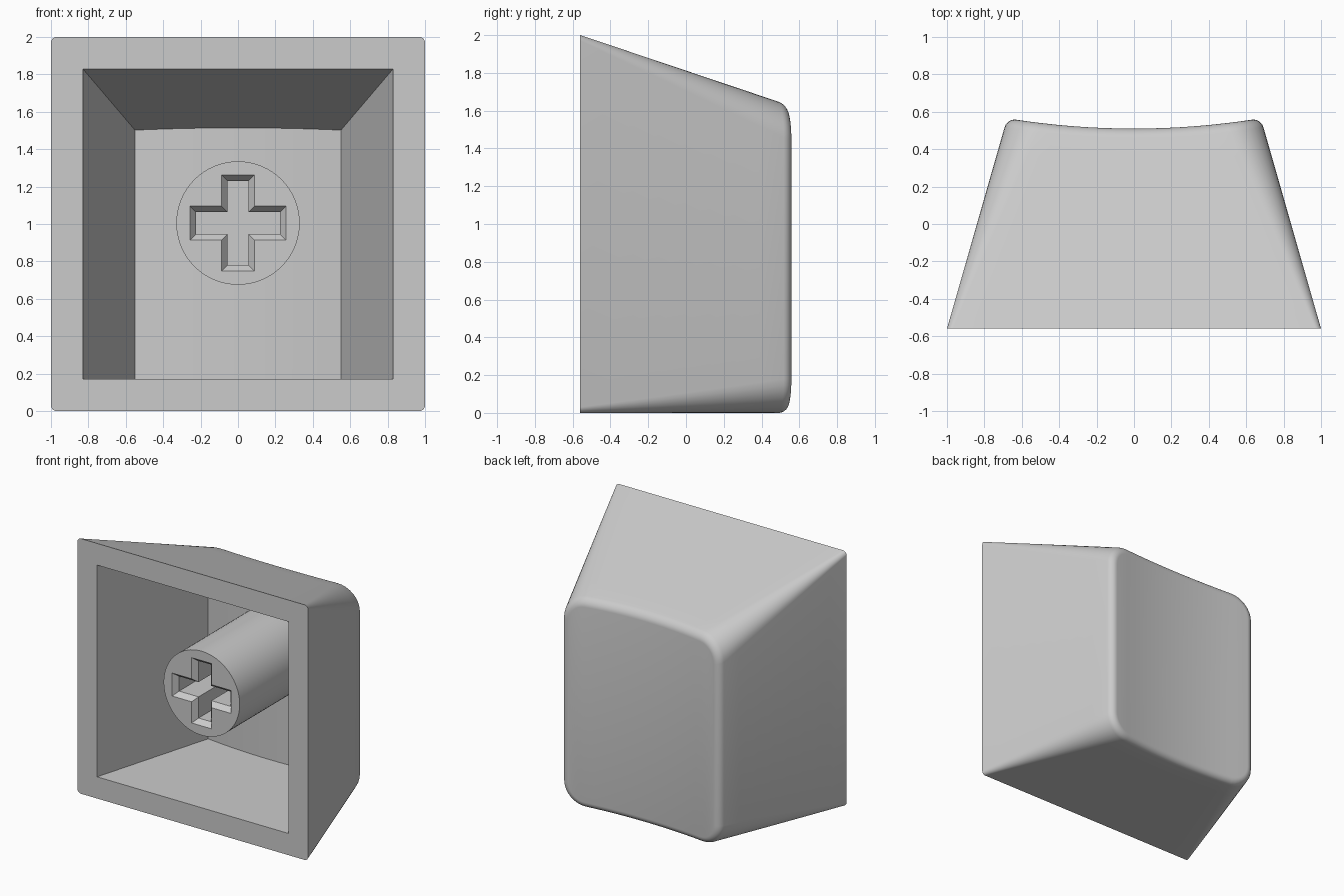
import bpy, bmesh
from math import sin, cos, pi, radians

if "Cube" in bpy.data.objects:
    bpy.data.objects.remove(bpy.data.objects["Cube"])

GREY = (0.6, 0.6, 0.6, 1)
mat = bpy.data.materials.new("light grey plastic")
mat.use_nodes = True
mat.diffuse_color = GREY
mat.node_tree.nodes["Principled BSDF"].inputs["Base Color"].default_value = GREY

FRONT = -0.56       # open end of the cap
SIDE_SLOPE = 0.286  # narrowing of each side towards the back
TOP_SLOPE = 0.336   # fall of the upper wall towards the back
ARC = 8             # segments in each rounded corner
SPANS = 12          # segments across the dished face


def finish(name, bm):
    bmesh.ops.remove_doubles(bm, verts=bm.verts, dist=1e-5)
    bmesh.ops.recalc_face_normals(bm, faces=bm.faces)
    mesh = bpy.data.meshes.new(name)
    bm.to_mesh(mesh)
    bm.free()
    mesh.materials.append(mat)
    obj = bpy.data.objects.new(name, mesh)
    bpy.context.collection.objects.link(obj)
    bpy.ops.object.select_all(action="DESELECT")
    obj.select_set(True)
    bpy.context.view_layer.objects.active = obj
    bpy.ops.object.shade_smooth_by_angle(angle=radians(30))


def loop(bm, points):
    return [bm.verts.new(p) for p in points]


def bridge(bm, a, b):
    n = len(a)
    for i in range(n):
        j = (i + 1) % n
        bm.faces.new((a[i], a[j], b[j], b[i]))


def section(bm, t, radius, wall=0.0, lift=0.0, inset=0.0, back=0.51):
    """Rounded cross-section; t runs from the open end (0) to the dish (1)."""
    def depth(x):
        return FRONT + t * (back + 0.12 * x * x - FRONT) - lift

    def top(y):
        return 2 - wall - inset - TOP_SLOPE * (y - FRONT)

    half = 1 - wall - inset
    width = half
    for _ in range(8):
        width = half - SIDE_SLOPE * (depth(width) - FRONT)
    low = wall + inset
    r = radius
    lower = []
    for k in range(ARC + 1):
        a = pi + k / ARC * pi / 2
        lower.append((-width + r + r * cos(a), low + r + r * sin(a)))
    for k in range(1, SPANS):
        lower.append(((width - r) * (2 * k / SPANS - 1), low))
    lower += [(-x, z) for x, z in reversed(lower[:ARC + 1])]
    bottom = [(x, depth(x), z) for x, z in lower]
    upper = [(x, depth(x), top(depth(x)) - (z - low)) for x, z in lower]
    return loop(bm, bottom + upper[::-1])


def close_dish(bm, ring):
    n = len(ring)
    for i in range(n // 2 - 1):
        bm.faces.new((ring[i], ring[i + 1], ring[n - 2 - i], ring[n - 1 - i]))


# Hollow tapered cap: inner cavity, rim, outer walls, rounded edge, dish
bm = bmesh.new()
WALL, FILLET, STEPS = 0.17, 0.05, 6
rings = [section(bm, 1, 0, wall=WALL, back=0.38),
         section(bm, 0, 0, wall=WALL, back=0.38)]
for k in range(9):
    t = k / 8
    rings.append(section(bm, t, 0.03 + 0.15 * t, lift=FILLET * t))
for k in range(1, STEPS + 1):
    a = k / STEPS * pi / 2
    inset = FILLET * (1 - cos(a))
    rings.append(section(bm, 1, 0.18 - inset, inset=inset,
                         lift=FILLET * (1 - sin(a))))
for a, b in zip(rings, rings[1:]):
    bridge(bm, a, b)
close_dish(bm, rings[0])
close_dish(bm, rings[-1])
finish("cap_shell", bm)

# Round mounting stem with a chamfered cross socket
STEM_FRONT, CENTRE_Z = -0.45, 1.005


def circle(y):
    return [(0.33 * cos(i * pi / 32), y, CENTRE_Z + 0.33 * sin(i * pi / 32))
            for i in range(64)]


def cross(y, shrink):
    reach, up, side = 0.256 - shrink, 0.087 - shrink, 0.09 - shrink
    quarter = [(reach, side), (up, side), (up, reach)]
    pts = quarter + [(-x, z) for x, z in quarter[::-1]]
    pts += [(-x, -z) for x, z in pts]
    return [(x, y, CENTRE_Z + z) for x, z in pts]


bm = bmesh.new()
face_edge = loop(bm, circle(STEM_FRONT))
bridge(bm, face_edge, loop(bm, circle(0.42)))
mouth = loop(bm, cross(STEM_FRONT, 0))
throat = loop(bm, cross(STEM_FRONT + 0.04, 0.032))
floor = loop(bm, cross(0.0, 0.032))
bridge(bm, mouth, throat)
bridge(bm, throat, floor)
bm.faces.new(floor)
rim = [bm.edges.get((r[i - 1], r[i])) for r in (face_edge, mouth) for i in range(len(r))]
bmesh.ops.triangle_fill(bm, use_beauty=True, edges=rim)
finish("mounting_stem", bm)
